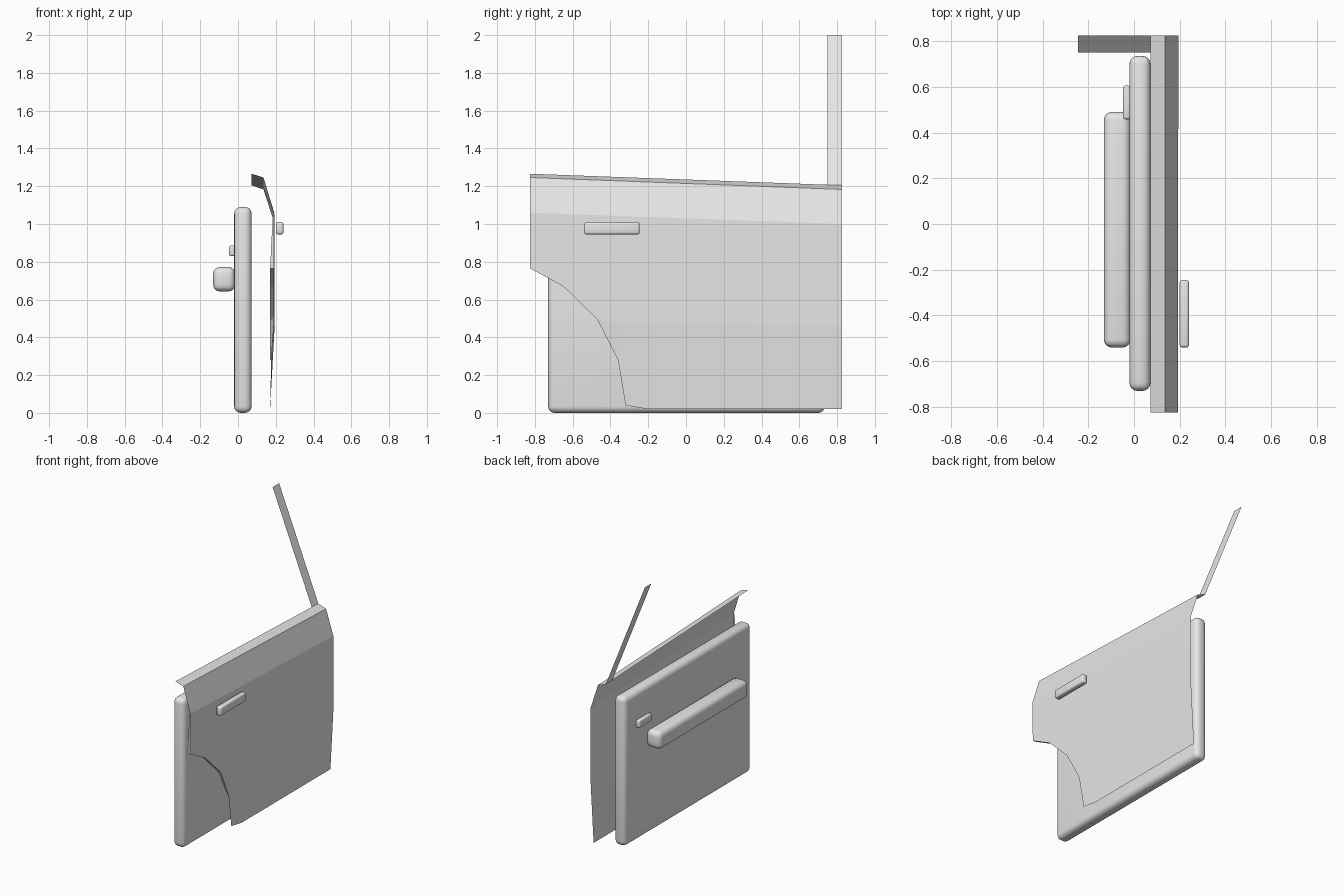
import bpy, bmesh

if "Cube" in bpy.data.objects:
    bpy.data.objects.remove(bpy.data.objects["Cube"])

grey = bpy.data.materials.new("light_grey")
grey.diffuse_color = (0.8, 0.8, 0.8, 1)
grey.use_nodes = True
grey.node_tree.nodes["Principled BSDF"].inputs["Base Color"].default_value = grey.diffuse_color


def finish(bm, name):
    mesh = bpy.data.meshes.new(name)
    bm.to_mesh(mesh)
    bm.free()
    mesh.materials.append(grey)
    obj = bpy.data.objects.new(name, mesh)
    bpy.context.collection.objects.link(obj)
    return obj


def rounded_box(name, lo, hi, radius, segments=4):
    """Box between two corners with rounded, smooth shaded edges."""
    bm = bmesh.new()
    bmesh.ops.create_cube(bm, size=1)
    for v in bm.verts:
        v.co = [lo[i] if v.co[i] < 0 else hi[i] for i in range(3)]
    bmesh.ops.bevel(bm, geom=bm.edges[:], offset=radius, segments=segments,
                    profile=0.5, affect='EDGES')
    obj = finish(bm, name)
    bpy.ops.object.select_all(action='DESELECT')
    bpy.context.view_layer.objects.active = obj
    obj.select_set(True)
    bpy.ops.object.shade_smooth_by_angle(angle=0.7)


def sheet(name, faces):
    """Thin flat-faced sheet from a list of polygons, shared corners welded."""
    bm = bmesh.new()
    for pts in faces:
        bm.faces.new([bm.verts.new(p) for p in pts])
    bmesh.ops.remove_doubles(bm, verts=bm.verts[:], dist=0.0005)
    return finish(bm, name)


# inner trim, armrest and handles
rounded_box("inner_panel", (-0.02, -0.73, 0.0), (0.072, 0.735, 1.09), 0.035)
rounded_box("armrest", (-0.132, -0.54, 0.643), (-0.015, 0.49, 0.772), 0.035)
rounded_box("inner_handle", (-0.048, 0.458, 0.83), (-0.015, 0.605, 0.885), 0.01, 3)
rounded_box("outer_handle", (0.2, -0.54, 0.945), (0.241, -0.245, 1.01), 0.012, 3)

# outer skin: front and rear section from the window sill downwards
Y = 0.825
front = [(0.072, -Y, 1.266), (0.135, -Y, 1.246), (0.192, -Y, 1.06)]
rear = [(0.072, Y, 1.205), (0.135, Y, 1.183), (0.194, Y, 1.0)]
# wheel arch outline from the front edge to the sill
arch = [(0.19, -Y, 0.765), (0.191, -0.65, 0.67), (0.192, -0.47, 0.495),
        (0.176, -0.36, 0.28), (0.17, -0.32, 0.04)]
crease = (0.192, -0.36, 0.483)
rear_crease, rear_sill, sill = (0.194, Y, 0.46), (0.17, Y, 0.02), (0.17, -0.2, 0.02)

faces = [[front[i + 1], rear[i + 1], rear[i], front[i]] for i in range(2)]
faces.append([front[2], arch[0], arch[1], arch[2], crease, rear_crease, rear[2]])
faces.append([crease, arch[2], arch[3]])
faces.append([crease, arch[3], arch[4], sill, rear_sill, rear_crease])
# narrow folded lip along the front edge and wheel arch
edge = [front[2]] + arch[:4]
depth = [0.007, 0.02, 0.021, 0.022, 0.006]
lip = [(p[0] - d, p[1], p[2]) for p, d in zip(edge, depth)]
for i in range(4):
    faces.append([edge[i], lip[i], lip[i + 1], edge[i + 1]])
sheet("outer_skin", faces)

# slanted rear window frame strip
sheet("window_post", [[(0.072, 0.75, 1.205), (0.072, Y, 1.205),
                       (-0.245, Y, 2.0), (-0.245, 0.75, 2.0)]])
